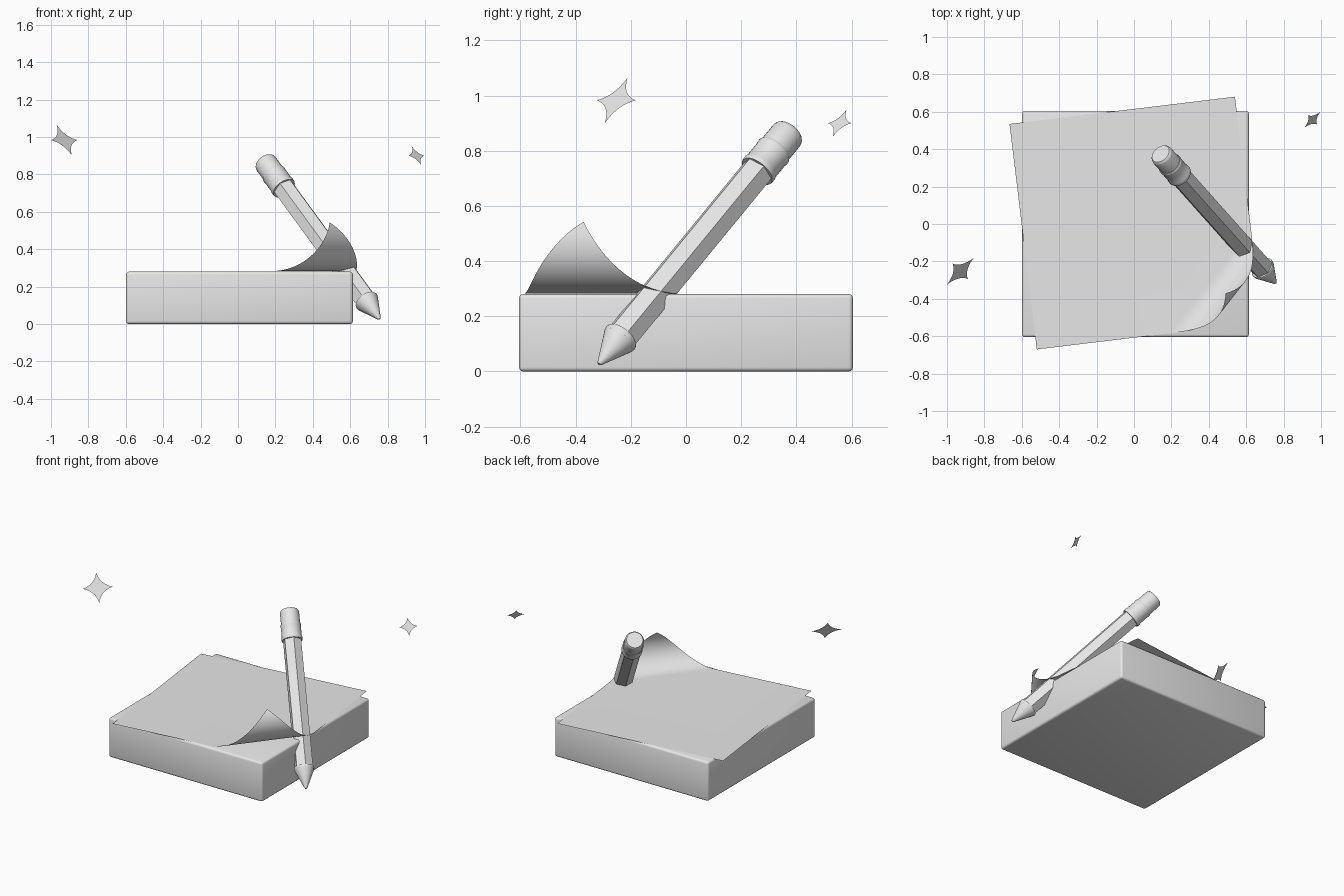
import bpy, bmesh, math
from mathutils import Vector, Matrix

if "Cube" in bpy.data.objects:
    bpy.data.objects.remove(bpy.data.objects["Cube"])

grey = bpy.data.materials.new("light grey")
grey.diffuse_color = (0.8, 0.8, 0.8, 1)
grey.use_nodes = True
grey.node_tree.nodes["Principled BSDF"].inputs["Base Color"].default_value = grey.diffuse_color


def add_object(name, bm, smooth=True):
    mesh = bpy.data.meshes.new(name)
    bm.to_mesh(mesh)
    bm.free()
    mesh.materials.append(grey)
    ob = bpy.data.objects.new(name, mesh)
    bpy.context.collection.objects.link(ob)
    if smooth:
        bpy.ops.object.select_all(action='DESELECT')
        ob.select_set(True)
        bpy.context.view_layer.objects.active = ob
        bpy.ops.object.shade_smooth_by_angle(angle=math.radians(35))
    return ob


# Note block with softened edges
bm = bmesh.new()
bmesh.ops.create_cube(bm, size=1, matrix=Matrix.Translation((0.008, 0, 0.14))
                      @ Matrix.Diagonal((1.212, 1.21, 0.28, 1)))
bmesh.ops.bevel(bm, geom=bm.edges[:], offset=0.015, segments=3, profile=0.5, affect='EDGES')
add_object("note_block", bm)

# Top sheet: turned square, one corner rolled around a diagonal cylinder
SHEET_Z, START, RADIUS = 0.283, 0.5, 0.153
bm = bmesh.new()
bmesh.ops.create_grid(bm, x_segments=1, y_segments=1, size=0.607)
diag = Vector((1, -1, 0)).normalized()
for i in range(24):
    bmesh.ops.bisect_plane(bm, geom=bm.verts[:] + bm.edges[:] + bm.faces[:],
                           plane_co=diag * (START + i * 0.0149), plane_no=diag)
for v in bm.verts:
    d = v.co.dot(diag)
    if d > START:
        a = (d - START) / RADIUS
        v.co += diag * (START + RADIUS * math.sin(a) - d)
        v.co.z = RADIUS * (1 - math.cos(a))
bm.transform(Matrix.Translation((0.01, 0.005, SHEET_Z)) @ Matrix.Rotation(math.radians(6.9), 4, 'Z'))
add_object("curled_sheet", bm)

# Pencil frame: local z runs from the tip to the rubber end
tip, end = Vector((0.757, -0.315, 0.027)), Vector((0.142, 0.375, 0.868))
length = (end - tip).length
axis = (end - tip).normalized()
side = (Vector((1, 0, 0)) - axis * axis.x).normalized()
frame = Matrix((side, axis.cross(side), axis)).transposed().to_4x4()
frame.translation = tip


def turned(name, profile, sides, turn=0.0):
    """Closed lathe part; profile holds (radius, fraction of pencil length)."""
    bm = bmesh.new()
    rings = [[bm.verts.new((r * math.cos(turn + math.tau * k / sides),
                            r * math.sin(turn + math.tau * k / sides), t * length))
              for k in range(sides)] for r, t in profile]
    for lo, hi in zip(rings, rings[1:]):
        for k in range(sides):
            n = (k + 1) % sides
            bm.faces.new((lo[k], lo[n], hi[n], hi[k]))
    bm.faces.new(rings[0][::-1])
    bm.faces.new(rings[-1])
    bm.transform(frame)
    return add_object(name, bm)


# The shaft's ridge faces are turned slightly from the x direction
p = Vector((0, 0.775, -0.633))
sign = 1 if axis.cross(side).dot(p) > 0 else -1
turned("pencil_shaft", [(0.062, 0.1), (0.062, 0.85)], 6, sign * math.radians(6))
turned("pencil_point", [(0.006, 0), (0.011, 0.006), (0.064, 0.105), (0.066, 0.112), (0.064, 0.117)], 32)
turned("pencil_collar", [(0.066, 0.83), (0.068, 0.834), (0.068, 0.846), (0.065, 0.852),
                         (0.065, 0.905), (0.067, 0.91), (0.067, 0.918), (0.064, 0.922)], 32)
turned("pencil_rubber", [(0.062, 0.91), (0.062, 0.985), (0.059, 0.994), (0.053, 1.0)], 32)


# Flat four-pointed sparkles with hollow sides
def sparkle(name, centre, radius):
    right = Vector((1, 1, 0)).normalized()
    up = Vector((-1, 1, 2)).normalized()
    bm = bmesh.new()
    mid = bm.verts.new(centre)
    rim = []
    for q in range(4):
        for i in range(8):
            t = i / 8
            c = 2 * t * (1 - t) * 0.2
            u, w = (1 - t) ** 2 + c, t * t + c
            for _ in range(q):
                u, w = -w, u
            rim.append(bm.verts.new(Vector(centre) + (right * u + up * w) * radius))
    for k in range(len(rim)):
        bm.faces.new((mid, rim[k], rim[(k + 1) % len(rim)]))
    add_object(name, bm, smooth=False)


sparkle("large_sparkle", (-0.929, -0.253, 0.983), 0.1)
sparkle("small_sparkle", (0.954, 0.557, 0.9), 0.06)
